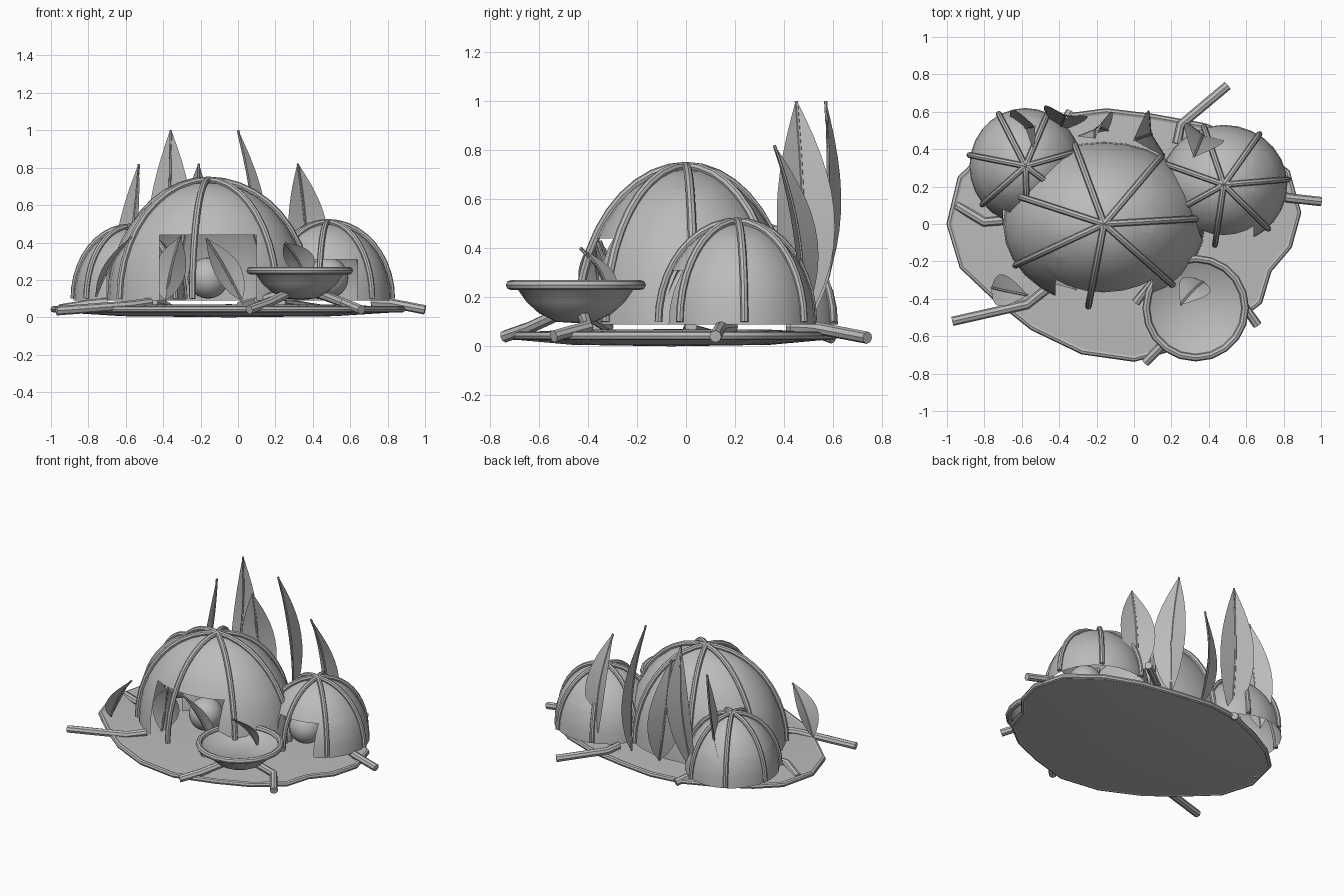
import bpy, bmesh, math
from mathutils import Vector

cube = bpy.data.objects.get("Cube")
if cube:
    bpy.data.objects.remove(cube, do_unlink=True)

grey = bpy.data.materials.new("plain_grey")
grey.use_nodes = True
COLOUR = (0.5, 0.5, 0.5, 1)
grey.diffuse_color = COLOUR
grey.node_tree.nodes["Principled BSDF"].inputs["Base Color"].default_value = COLOUR


def finish(name, bm, angle=40):
    mesh = bpy.data.meshes.new(name)
    bm.to_mesh(mesh)
    bm.free()
    obj = bpy.data.objects.new(name, mesh)
    bpy.context.collection.objects.link(obj)
    mesh.materials.append(grey)
    bpy.ops.object.select_all(action='DESELECT')
    obj.select_set(True)
    bpy.context.view_layer.objects.active = obj
    bpy.ops.object.shade_smooth_by_angle(angle=math.radians(angle))
    return obj


def tube(name, points, radius, closed=False, sides=8):
    """Sweep a round section along a path."""
    pts = [Vector(p) for p in points]
    n = len(pts)
    bm = bmesh.new()
    rings = []
    for i, p in enumerate(pts):
        before = pts[i - 1] if closed or i else p
        after = pts[(i + 1) % n] if closed or i < n - 1 else p
        t = (after - before).normalized()
        side = t.cross(Vector((0, 0, 1)))
        side = side.normalized() if side.length > 0.05 else Vector((1, 0, 0))
        up = side.cross(t).normalized()
        rings.append([bm.verts.new(p + radius * (math.cos(a) * side + math.sin(a) * up))
                      for a in (2 * math.pi * k / sides for k in range(sides))])
    for i in range(n if closed else n - 1):
        a, b = rings[i], rings[(i + 1) % n]
        for k in range(sides):
            m = (k + 1) % sides
            bm.faces.new((a[k], a[m], b[m], b[k]))
    if not closed:
        bm.faces.new(rings[0])
        bm.faces.new(rings[-1])
    bmesh.ops.recalc_face_normals(bm, faces=bm.faces)
    return finish(name, bm)


def ball(name, centre, radius):
    bm = bmesh.new()
    bmesh.ops.create_uvsphere(bm, u_segments=20, v_segments=12, radius=radius)
    bmesh.ops.translate(bm, verts=bm.verts, vec=centre)
    return finish(name, bm, 60)


BASE = 0.09


def dome(name, cx, cy, rx, ry, top, door, first_angle, rib):
    """Open half ellipsoid with a square doorway in front and seven ribs."""
    h = top - BASE
    x1, x2, zt = door
    bm = bmesh.new()
    bmesh.ops.create_uvsphere(bm, u_segments=28, v_segments=18, radius=1)
    bmesh.ops.delete(bm, geom=[v for v in bm.verts if v.co.z < -0.01], context='VERTS')
    for v in bm.verts:
        v.co = Vector((cx + rx * v.co.x, cy + ry * v.co.y, BASE + h * v.co.z))
    for co, no in (((x1, 0, 0), (1, 0, 0)), ((x2, 0, 0), (1, 0, 0)), ((0, 0, zt), (0, 0, 1))):
        bmesh.ops.bisect_plane(bm, geom=bm.verts[:] + bm.edges[:] + bm.faces[:],
                               plane_co=co, plane_no=no)
    gone = []
    for f in bm.faces:
        c = f.calc_center_median()
        if x1 < c.x < x2 and c.z < zt and c.y < cy:
            gone.append(f)
    bmesh.ops.delete(bm, geom=gone, context='FACES')
    finish(name, bm, 60)
    for k in range(7):
        a = math.radians(first_angle) + 2 * math.pi * k / 7
        path = []
        for j in range(11):
            e = math.pi / 2 * (1 - j / 10)
            path.append((cx + (rx + 0.005) * math.cos(e) * math.cos(a),
                         cy + (ry + 0.005) * math.cos(e) * math.sin(a),
                         BASE + 0.01 + h * math.sin(e)))
        tube(f"{name}_rib_{k + 1}", path, rib)
    ball(f"{name}_inner_ball", (cx, cy - 0.13, 0.21), 0.11)


def leaf(name, base, tip, across, width, bow=0.04):
    """Pointed, slightly folded blade with a thin midrib."""
    base, tip = Vector(base), Vector(tip)
    axis = (tip - base).normalized()
    w = Vector(across)
    w = (w - w.dot(axis) * axis).normalized()
    n = axis.cross(w)
    bm = bmesh.new()
    rows, mid = [], []
    steps = 12
    for i in range(steps + 1):
        t = i / steps
        c = base.lerp(tip, t) + n * bow * math.sin(math.pi * t)
        half = width / 2 * max(0.02, math.sin(math.pi * t ** 0.85)) ** 0.9
        mid.append(c)
        rows.append([bm.verts.new(c + w * s * half + n * abs(s) * half * 0.25)
                     for s in (-1, 0, 1)])
    for a, b in zip(rows, rows[1:]):
        for k in (0, 1):
            bm.faces.new((a[k], a[k + 1], b[k + 1], b[k]))
    finish(name, bm, 20)
    tube(name + "_midrib", mid, 0.007, sides=6)


# Ground plate: shallow lens on an irregular outline, with a rounded rim
outline = [(-1, 0), (-.94, .25), (-.8, .38), (-.62, .48), (-.38, .58), (-.15, .61), (.1, .58),
           (.38, .53), (.62, .44), (.83, .28), (.89, .06), (.84, -.12), (.73, -.25),
           (.68, -.42), (.5, -.56), (.28, -.65), (0, -.73), (-.28, -.69), (-.55, -.56),
           (-.75, -.4), (-.93, -.23)]
MID = Vector((-.05, -.06, 0))
bm = bmesh.new()
for rim_z, inner_z, centre_z in ((0.055, 0.068, 0.07), (0.03, 0.006, 0)):
    rim = [bm.verts.new((x, y, rim_z)) for x, y in outline]
    inner = [bm.verts.new((MID.x + (x - MID.x) * .6, MID.y + (y - MID.y) * .6, inner_z))
             for x, y in outline]
    hub = bm.verts.new((MID.x, MID.y, centre_z))
    for i in range(len(outline)):
        j = (i + 1) % len(outline)
        bm.faces.new((rim[i], rim[j], inner[j], inner[i]))
        bm.faces.new((inner[i], inner[j], hub))
bmesh.ops.recalc_face_normals(bm, faces=bm.faces)
finish("ground_plate", bm)
tube("ground_rim", [(x * .985, y * .985, .043) for x, y in outline], 0.018, closed=True)

# Huts
dome("main_dome", -.16, .0, .54, .44, .725, (-.42, .10, .44), 4, .018)
dome("left_dome", .48, .21, .34, .32, .5, (.36, .64, .31), 5, .016)
dome("right_dome", -.58, .31, .30, .31, .475, (-.70, -.46, .29), 15, .016)

# Bowl: outer wall turns over the lip into a flat-bottomed inside
profile = [(0, .095), (.08, .1), (.15, .135), (.2, .18), (.235, .23), (.27, .25),
           (.235, .24), (.18, .2), (0, .205)]
bm = bmesh.new()
verts = [bm.verts.new((r, 0, z)) for r, z in profile]
edges = [bm.edges.new(pair) for pair in zip(verts, verts[1:])]
bmesh.ops.spin(bm, geom=verts + edges, cent=(0, 0, 0), axis=(0, 0, 1),
               angle=2 * math.pi, steps=20, use_duplicate=False)
bmesh.ops.remove_doubles(bm, verts=bm.verts, dist=.0005)
bmesh.ops.recalc_face_normals(bm, faces=bm.faces)
bmesh.ops.translate(bm, verts=bm.verts, vec=(.33, -.45, 0))
finish("bowl", bm)
tube("bowl_rim", [(.33 + .265 * math.cos(a), -.45 + .265 * math.sin(a), .25)
                  for a in (math.pi * k / 10 for k in range(20))], .02, closed=True)
leaf("bowl_leaf", (.37, -.31, .2), (.25, -.43, .40), (1, -.6, .3), .17, .02)

# Tall leaves behind the huts
leaf("back_leaf_1", (-.64, .5, .1), (-.53, .52, .82), (-.1, .2, 0), .23, -.02)
leaf("back_leaf_2", (-.40, .5, .1), (-.36, .57, 1), (.23, -.06, 0), .24)
leaf("back_leaf_3", (-.14, .5, .1), (-.21, .46, .82), (.18, .13, 0), .22)
leaf("back_leaf_4", (.09, .48, .1), (0, .45, 1), (.08, -.24, 0), .25)
leaf("back_leaf_5", (.37, .48, .12), (.32, .36, .82), (.22, -.1, 0), .23)

# Doorway leaves and the small leaf beside the main hut
leaf("door_leaf_right", (-.39, -.3, .09), (-.31, -.35, .43), (1, .3, 0), .18, .02)
leaf("door_leaf_left", (.02, -.3, .09), (-.17, -.36, .42), (1, -.3, 0), .15, .02)
leaf("side_leaf", (-.76, -.34, .11), (-.57, -.38, .43), (.1, 1, 0), .17, .02)

# Bent sticks around the plate and under the bowl
sticks = {
    "front_stick": [(-.97, -.52, .035), (-.57, -.43, .065), (-.47, -.35, .08)],
    "side_stick": [(-.95, .1, .045), (-.8, .01, .07), (-.7, .02, .08)],
    "back_stick": [(.5, .74, .035), (.25, .53, .075), (.23, .43, .08)],
    "left_stick": [(1, .12, .04), (.82, .14, .075), (.72, .19, .08)],
    "rear_peg": [(-.34, .6, .035), (-.4, .5, .07), (-.45, .42, .08)],
    "bowl_leg_1": [(.66, -.54, .04), (.56, -.4, .08), (.42, -.42, .13)],
    "bowl_leg_2": [(.06, -.74, .04), (.16, -.64, .075), (.27, -.52, .13)],
    "bowl_leg_3": [(.01, -.42, .06), (.09, -.32, .08), (.24, -.4, .13)],
}
for name, path in sticks.items():
    tube(name, path, .025)
